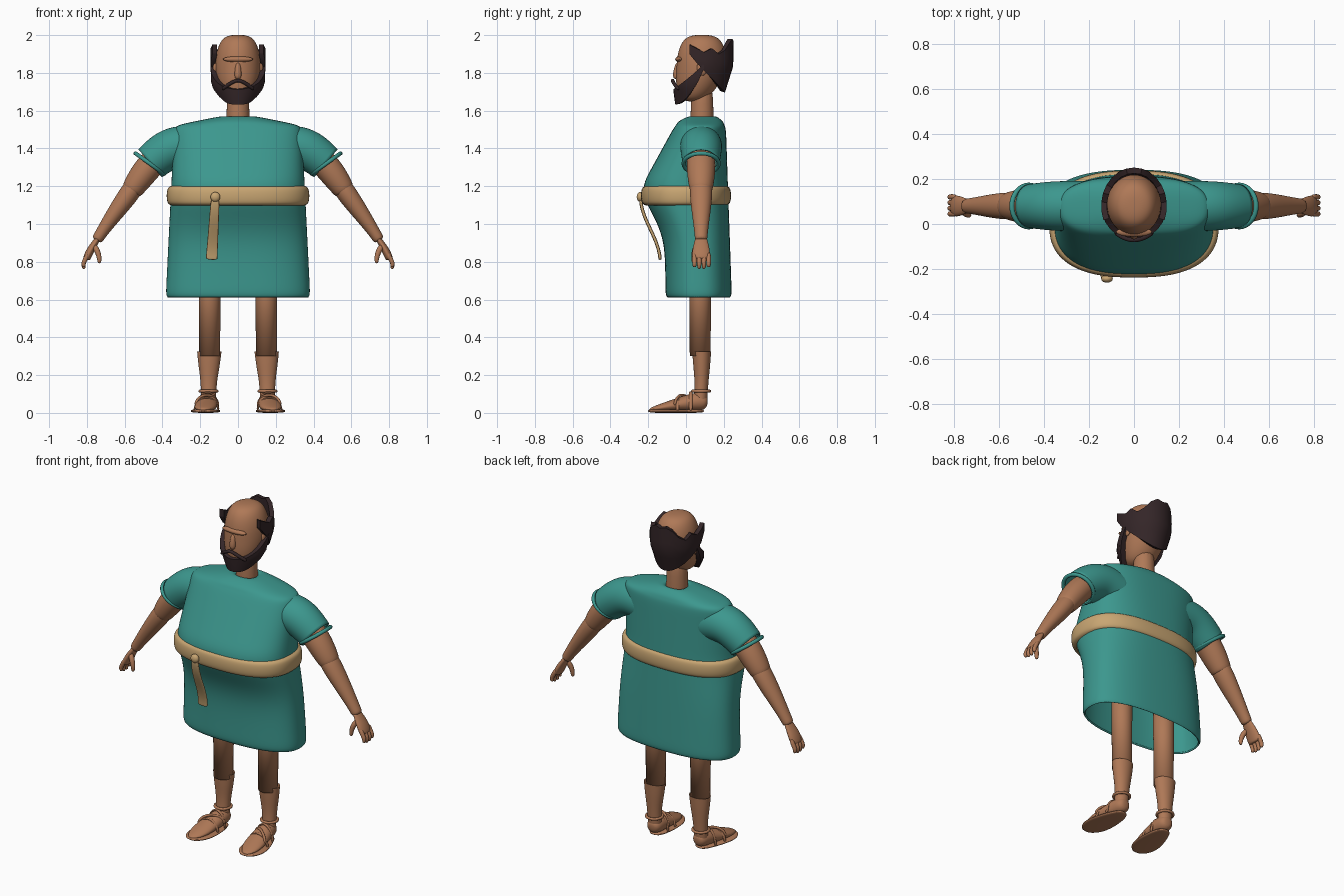
import bpy, bmesh, math
from math import sin, cos, pi, exp
from mathutils import Vector

default_cube = bpy.data.objects.get("Cube")
if default_cube:
    bpy.data.objects.remove(default_cube)


def material(name, *rgb):
    mat = bpy.data.materials.new(name)
    mat.use_nodes = True
    mat.diffuse_color = (*rgb, 1)
    mat.node_tree.nodes["Principled BSDF"].inputs["Base Color"].default_value = (*rgb, 1)
    return mat


SKIN = material("warm brown skin", .43, .19, .095)
TEAL = material("teal cloth", .045, .31, .27)
SASH = material("tan sash", .58, .38, .17)
HAIR = material("dark hair", .034, .019, .021)
X, Y, Z = Vector((1, 0, 0)), Vector((0, 1, 0)), Vector((0, 0, 1))


def finish(name, bm, mat):
    bmesh.ops.recalc_face_normals(bm, faces=bm.faces)
    mesh = bpy.data.meshes.new(name)
    bm.to_mesh(mesh)
    bm.free()
    mesh.materials.append(mat)
    mesh.shade_smooth()
    part = bpy.data.objects.new(name, mesh)
    bpy.context.collection.objects.link(part)
    return part


def thicken(part, thickness):
    modifier = part.modifiers.new("Thickness", "SOLIDIFY")
    modifier.thickness, modifier.offset = thickness, 0


def loft(name, sections, mat, ref=X, axis=None, power=2, sides=16, caps=True, subdiv=2):
    """Skin sections of (x, y, z, radius along ref, other radius if different)."""
    bm = bmesh.new()
    centres = [Vector(section[:3]) for section in sections]
    last = len(sections) - 1
    rings = []
    for i, section in enumerate(sections):
        tangent = axis or (centres[min(i + 1, last)] - centres[max(i - 1, 0)]).normalized()
        u = (ref - tangent * ref.dot(tangent)).normalized()
        v = tangent.cross(u)
        ring = []
        for k in range(sides):
            angle = math.tau * k / sides
            c, s = [math.copysign(abs(f) ** (2 / power), f) for f in (cos(angle), sin(angle))]
            ring.append(bm.verts.new(centres[i] + u * section[3] * c + v * section[-1] * s))
        rings.append(ring)
    for low, high in zip(rings, rings[1:]):
        for k in range(sides):
            j = (k + 1) % sides
            bm.faces.new((low[k], low[j], high[j], high[k]))
    if caps:
        bm.faces.new(rings[0])
        bm.faces.new(rings[-1])
    part = finish(name, bm, mat)
    if subdiv:
        modifier = part.modifiers.new("Smooth", "SUBSURF")
        modifier.levels = modifier.render_levels = subdiv
    return part


def stack(name, rows, mat, **options):
    """Level rings given as (z, half width, front y, back y)."""
    sections = [(0, (front + back) / 2, z, width, (back - front) / 2)
                for z, width, front, back in rows]
    return loft(name, sections, mat, axis=Z, **options)


def style(part, name, mat):
    part.name = name
    part.data.materials.append(mat)
    part.data.shade_smooth()


def torus(name, location, axis, major, minor, mat):
    bpy.ops.mesh.primitive_torus_add(location=location, major_radius=major, minor_radius=minor,
                                     major_segments=32, minor_segments=10)
    part = bpy.context.object
    part.rotation_euler = Vector(axis).to_track_quat("Z", "Y").to_euler()
    style(part, name, mat)


def ball(name, location, size, mat):
    bpy.ops.mesh.primitive_uv_sphere_add(segments=20, ring_count=12, location=location)
    part = bpy.context.object
    part.scale = size
    style(part, name, mat)


def hair_shell(name, half, width, depth, taper, depth_power, thickness):
    """Patch wrapped round the head from columns of (degrees, top z, bottom z)."""
    bm = bmesh.new()
    columns = []
    mirrored = [(-degrees, top, bottom) for degrees, top, bottom in half[:0:-1]]
    for degrees, top, bottom in mirrored + half:
        angle = math.radians(degrees)
        column = []
        for k in range(7):
            z = bottom + (top - bottom) * k / 6
            size = taper(z)
            column.append(bm.verts.new((width * size * sin(angle),
                                        .08 + depth * size ** depth_power * cos(angle), z)))
        columns.append(column)
    for a, b in zip(columns, columns[1:]):
        for k in range(6):
            bm.faces.new((a[k], b[k], b[k + 1], a[k + 1]))
    part = finish(name, bm, HAIR)
    thicken(part, thickness)
    part.modifiers.new("Sharp edges", "EDGE_SPLIT").split_angle = math.radians(40)


# Tunic: flared skirt, round belly, sloping chest, then shoulders up to the neckline
def belly_front(z):
    if z > 1.2:
        return .55 * (z - 1.2) - .23
    return -.105 - .125 * exp(-((z - 1.2) / .19) ** 2)


rows = [(.615, .37, -.095, .23)]
for i in range(13):
    z = .625 + .073 * i
    rows.append((z, .41 - .05 * z, belly_front(z), .26 - .035 * z))
for t in (0, .35, .7, 1):
    rows.append((1.52 + .05 * t, .32 - .25 * t, .08 * t * t - .05, .2 - .05 * t * t))
rows.append((1.55, .06, .03, .14))
thicken(stack("tunic", rows, TEAL, power=2.5, sides=32, caps=False), .01)

# Sash with a rounded band, knot and hanging end
rows = []
for k in range(7):
    angle = pi * k / 6
    bulge = .03 * abs(sin(angle)) ** .5
    rows.append((1.15 - .053 * cos(angle), .35 + bulge, -.21 - bulge, .21 + bulge))
stack("sash", rows, SASH, power=2.5, sides=32, caps=False)
ball("sash_knot", (-.12, -.243, 1.143), (.026, .018, .026), SASH)
loft("sash_end", [(-.12 - .02 * t, -.19 - .053 * cos(pi * t), 1.14 - .33 * t, .023 + .008 * t, .009)
                  for t in (0, .2, .4, .6, .8, .95, 1)], SASH, power=4)

# Neck and head
loft("neck", [(0, .085, 1.45, .068), (0, .085, 1.6, .06), (0, .085, 1.75, .06)], SKIN)
sections = []
for k in range(-6, 7):
    angle = k * pi / 12.5
    size = cos(angle) ** .55
    chin = min(sin(angle), 0)
    sections.append((0, .085 + .05 * chin, 1.825 + .177 * sin(angle),
                     (.122 + .015 * chin) * size, (.137 + .03 * chin) * size))
loft("head", sections, SKIN, axis=Z, sides=24)
ball("brow", (0, -.035, 1.872), (.08, .022, .016), SKIN)
loft("nose", [(0, -.04, 1.86, .012), (0, -.052, 1.8, .02), (0, -.05, 1.765, .018)], SKIN, sides=12)

# Ragged hair round the back, beard along the jaw, arched moustache
ragged_top = (1.97, 1.98, 1.96, 1.92, 1.9, 1.93, 1.91, 1.93, 1.95)
hair_shell("back_hair", [(14 * i, top, 1.7 + .2 * (i / 8) ** 2) for i, top in enumerate(ragged_top)],
           .133, .158, lambda z: min(1, .72 + 2 * (z - 1.7)), 1, .026)
hair_shell("beard", [(12 * i, 1.715 + .135 * (i / 8) ** 2, 1.635 + .185 * (i / 8) ** 3)
                     for i in range(9)],
           .13, -.135, lambda z: min(1, .6 + 4 * (z - 1.635)), .2, .03)
curve = [k / 4 for k in range(-4, 5)]
loft("moustache", [(.085 * t, .035 * t * t - .072, 1.762 - .05 * abs(t) ** 1.4, .01) for t in curve],
     HAIR, ref=Z, sides=10)

for s, side in ((1, "left"), (-1, "right")):
    def limb(name, sections, mat=SKIN, **options):
        return loft(side + "_" + name, [(s * x, *rest) for x, *rest in sections], mat, **options)

    def arm_part(name, sections, mat=SKIN, squash=1, **options):
        sections = [(x, .08, z, r, r * squash) for x, z, r in sections]
        return limb(name, sections, mat, ref=Y, **options)

    # Ear
    ball(side + "_ear", (s * .12, .085, 1.825), (.014, .028, .04), SKIN)

    # Sleeve and rolled cuff
    sleeve = arm_part("sleeve", [(.2, 1.4, .11), (.29, 1.415, .11), (.36, 1.4, .108),
                                 (.42, 1.36, .102), (.465, 1.322, .095)], TEAL, caps=False)
    thicken(sleeve, .008)
    torus(side + "_cuff", (s * .467, .08, 1.32), (s * .58, 0, -.81), .093, .011, TEAL)

    # Arm and palm
    arm_part("upper_arm", [(.37, 1.4, .07), (.45, 1.33, .079), (.51, 1.255, .075),
                           (.555, 1.19, .064), (.57, 1.165, .055)], squash=.95)
    arm_part("forearm", [(.53, 1.23, .05), (.556, 1.188, .063), (.62, 1.1, .056),
                         (.685, 1.01, .043), (.735, .935, .034), (.75, .91, .034)], squash=.9)
    arm_part("palm", [(.735, .935, .03), (.757, .9, .038), (.782, .86, .048),
                      (.798, .825, .047), (.803, .81, .04)], squash=.45)

    # Four fingers and a thumb
    for i in range(4):
        y = .045 + .025 * i
        tip = .755 + .01 * abs(i - 1.5)
        limb(f"finger_{i + 1}", [(.79, y, .85, .013), (.81, y, .81, .014),
                                 (.82, y, .79, .013), (.815, y, tip, .01)], ref=Y, sides=8)
    limb("thumb", [(.765, .06, .89, .016), (.745, .045, .86, .017),
                   (.733, .04, .82, .014), (.734, .04, .79, .01)], ref=Y, sides=8)

    # Leg
    limb("thigh", [(.15, .075, .95, .06), (.15, .075, .3, .055)], sides=32, subdiv=0)
    limb("shin", [(.152, .083, .325, .066, .051), (.153, .083, .25, .058, .046),
                  (.155, .083, .16, .042, .036), (.156, .075, .05, .04, .036)], caps=False)

    # Foot and sandal sole, toes turned slightly out
    limb("foot", [(.152, .115, .055, .02), (.153, .1, .057, .042), (.155, .06, .06, .05),
                  (.16, .01, .052, .054, .045), (.167, -.05, .042, .06, .035),
                  (.177, -.13, .028, .06, .022), (.186, -.197, .016, .022, .008)])
    limb("sandal_sole", [(.15, .1, .01, .03, .009), (.156, .03, .01, .06, .01),
                         (.168, -.06, .01, .079, .01), (.18, -.14, .01, .079, .01),
                         (.187, -.203, .01, .03, .009)], power=3)

    # Sandal straps
    torus(side + "_ankle_strap", (s * .156, .08, .115), Z, .045, .008, SKIN)
    arch = [pi * k / 10 for k in range(11)]
    for name, x, y, width, height in (("heel_strap", .16, .025, .057, .1),
                                      ("toe_strap", .167, -.045, .064, .072)):
        limb(name, [(x + width * cos(a), y, .01 + height * sin(a), .01, .006) for a in arch],
             ref=Y, sides=8)
    limb("instep_strap", [(.165 + .06 * cos(a), -.02 - .04 * cos(a), .04 + .055 * sin(a), .008)
                          for a in arch], ref=Y, sides=8)
